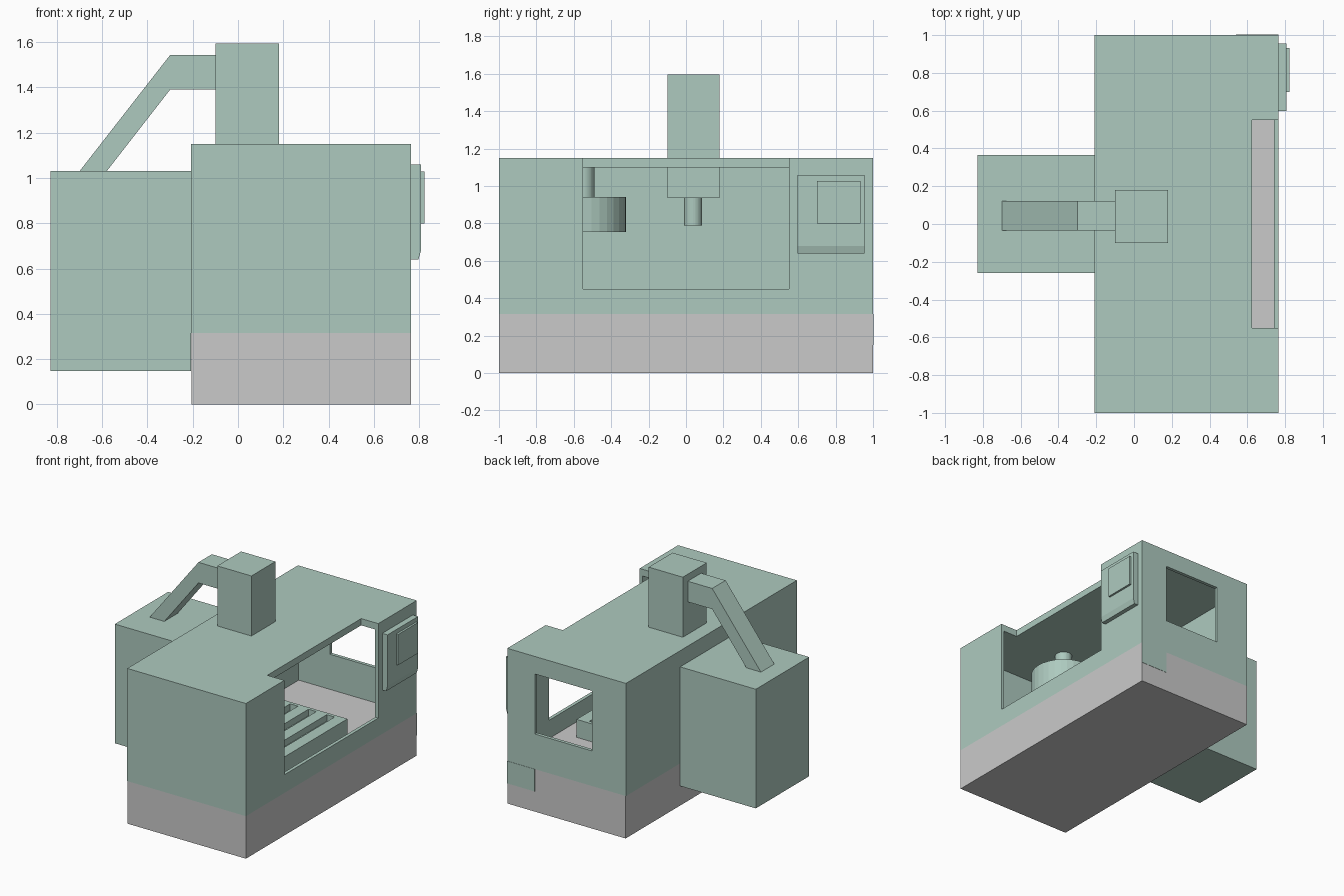
import bpy, math

if "Cube" in bpy.data.objects:
    bpy.data.objects.remove(bpy.data.objects["Cube"])


def colour(name, rgb):
    m = bpy.data.materials.new(name)
    m.diffuse_color = (*rgb, 1)
    m.use_nodes = True
    m.node_tree.nodes["Principled BSDF"].inputs["Base Color"].default_value = m.diffuse_color
    return m


GREEN = colour("pale_green", (0.42, 0.59, 0.52))
GREY = colour("light_grey", (0.59, 0.59, 0.59))


def prism(name, pts, lo, hi, mat, axis="y"):
    """Extrude an x-z outline along y."""
    n = len(pts)
    verts = [(x, y, z) for y in (lo, hi) for x, z in pts]
    faces = [tuple(range(n)), tuple(range(2 * n - 1, n - 1, -1))]
    faces += [(i, i + n, (i + 1) % n + n, (i + 1) % n) for i in range(n)]
    me = bpy.data.meshes.new(name)
    me.from_pydata(verts, [], faces)
    me.materials.append(mat)
    ob = bpy.data.objects.new(name, me)
    bpy.context.collection.objects.link(ob)
    # make all normals point outward
    bpy.context.view_layer.objects.active = ob
    ob.select_set(True)
    bpy.ops.object.mode_set(mode="EDIT")
    bpy.ops.mesh.select_all(action="SELECT")
    bpy.ops.mesh.normals_make_consistent(inside=False)
    bpy.ops.object.mode_set(mode="OBJECT")
    ob.select_set(False)
    return ob


def box(name, x, y, z, mat=GREEN):
    pts = [(x[0], z[0]), (x[1], z[0]), (x[1], z[1]), (x[0], z[1])]
    return prism(name, pts, y[0], y[1], mat)


def cylinder(name, x, y, z, r, sides=32):
    bpy.ops.mesh.primitive_cylinder_add(vertices=sides, radius=r, depth=z[1] - z[0],
                                        location=(x, y, (z[0] + z[1]) / 2))
    ob = bpy.context.object
    ob.name = name
    ob.data.materials.append(GREEN)
    ob.select_set(False)
    return ob


def cut(ob, cutters):
    """Subtract each cutter from ob, then remove the cutter."""
    for c in cutters:
        mod = ob.modifiers.new("cut", "BOOLEAN")
        mod.operation, mod.solver, mod.object = "DIFFERENCE", "EXACT", c
        bpy.context.view_layer.objects.active = ob
        bpy.ops.object.modifier_apply(modifier=mod.name)
        bpy.data.objects.remove(c)


# Base plinth
box("base", (-0.205, 0.765), (-1, 1), (0, 0.315), GREY)

# Hollow enclosure with front door opening and end window
shell = box("enclosure", (-0.208, 0.765), (-1, 1), (0.315, 1.15))
cut(shell, [
    box("hollow", (-0.185, 0.74), (-0.975, 0.975), (0.2, 1.10)),
    box("door_opening", (0.625, 0.9), (-0.55, 0.55), (0.45, 1.3)),
    box("window_opening", (0.07, 0.54), (0.9, 1.1), (0.575, 1.02)),
])

# Low corner panel on the end of the plinth
box("end_corner_plate", (0.54, 0.765), (0.998, 1.002), (0.15, 0.315))

# Slotted work table
table = box("work_table", (-0.09, 0.60), (-0.40, 0.425), (0.315, 0.448))
cut(table, [box("slot", (x - 0.032, x + 0.032), (-0.375, 0.40), (0.40, 0.6))
            for x in (0.03, 0.18, 0.33, 0.48)])

# Spindle head and tool
box("spindle_head", (-0.10, 0.18), (-0.10, 0.18), (0.935, 1.595))
cylinder("spindle_nose", 0.04, 0.038, (0.79, 0.936), 0.048)

# Tool carousel hanging from the roof
cylinder("carousel_shaft", 0.19, -0.55, (0.94, 1.105), 0.06)
cylinder("carousel_drum", 0.19, -0.55, (0.755, 0.942), 0.23)

# Rear cabinet and the bent duct to the spindle head
box("rear_cabinet", (-0.828, -0.208), (-0.26, 0.365), (0.147, 1.03))
prism("cable_duct", [(-0.70, 1.03), (-0.58, 1.03), (-0.30, 1.39), (-0.10, 1.39),
                     (-0.10, 1.543), (-0.30, 1.543)], -0.035, 0.122, GREEN)

# Control panel with sloped lower edge and raised screen
prism("control_panel", [(0.765, 0.64), (0.797, 0.64), (0.808, 0.68),
                        (0.808, 1.06), (0.765, 1.06)], 0.597, 0.955, GREEN)
box("control_screen", (0.808, 0.823), (0.70, 0.932), (0.80, 1.028))
